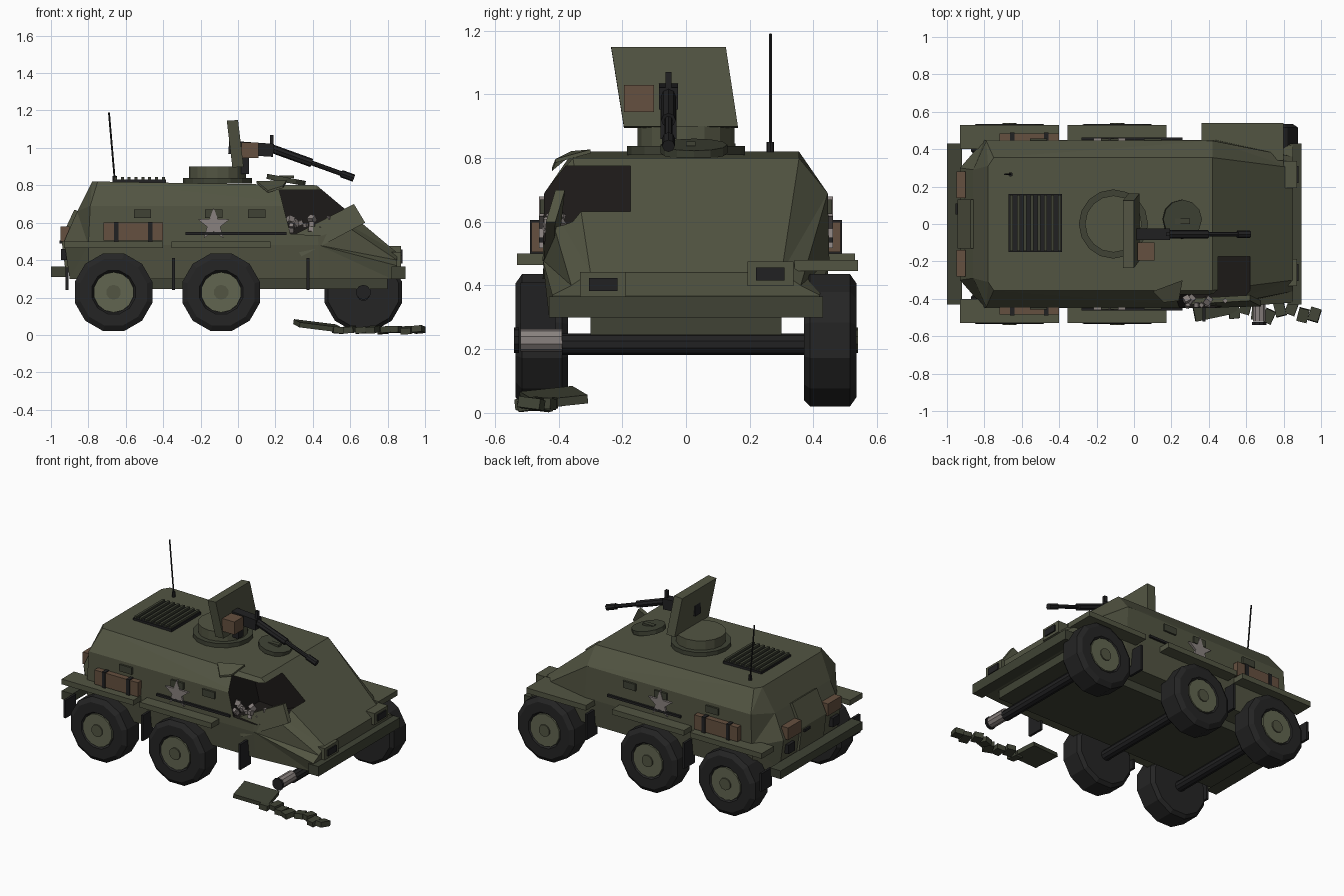
import bpy, bmesh, random
from math import sin, cos, pi, radians
from mathutils import Vector, Matrix, Euler

if "Cube" in bpy.data.objects:
    bpy.data.objects.remove(bpy.data.objects["Cube"])

random.seed(4)

def mat(name, r, g, b):
    m = bpy.data.materials.new(name)
    m.diffuse_color = (r, g, b, 1)
    m.use_nodes = True
    m.node_tree.nodes["Principled BSDF"].inputs["Base Color"].default_value = m.diffuse_color
    return m

OLIVE = mat("olive", .085, .09, .055)
DARK = mat("dark_olive", .05, .055, .035)
HUB = mat("hub_olive", .12, .13, .08)
RUBBER = mat("rubber", .018, .018, .018)
STEEL = mat("gunmetal", .015, .015, .016)
SOOT = mat("soot", .012, .01, .009)
BROWN = mat("canvas", .13, .08, .05)
GREY = mat("bare_metal", .25, .22, .21)

def finish(name, bm, m):
    bmesh.ops.recalc_face_normals(bm, faces=bm.faces)
    me = bpy.data.meshes.new(name)
    bm.to_mesh(me)
    bm.free()
    me.materials.append(m)
    o = bpy.data.objects.new(name, me)
    bpy.context.collection.objects.link(o)
    return o

def box(name, x, y, z, m, rot=(0, 0, 0)):
    """Box from (min, max) ranges, rotated in degrees about its centre."""
    bm = bmesh.new()
    c = Vector([(a + b) / 2 for a, b in (x, y, z)])
    s = [abs(b - a) for a, b in (x, y, z)]
    R = Euler([radians(a) for a in rot]).to_matrix().to_4x4()
    bmesh.ops.create_cube(bm, size=1, matrix=Matrix.Translation(c) @ R @ Matrix.Diagonal((*s, 1)))
    return finish(name, bm, m)

def rod(name, a, b, r, m, n=12, r2=None):
    """Cylinder or cone between two points."""
    a, b = Vector(a), Vector(b)
    d = b - a
    bm = bmesh.new()
    M = Matrix.Translation((a + b) / 2) @ d.to_track_quat('Z', 'Y').to_matrix().to_4x4()
    bmesh.ops.create_cone(bm, cap_ends=True, segments=n, radius1=r,
                          radius2=r if r2 is None else r2, depth=d.length, matrix=M)
    return finish(name, bm, m)

def slab(name, pts, off, m):
    """Polygon extruded along an offset."""
    bm = bmesh.new()
    f = bm.faces.new([bm.verts.new(p) for p in pts])
    e = bmesh.ops.extrude_face_region(bm, geom=[f], use_keep_orig=True)
    vs = [v for v in e["geom"] if isinstance(v, bmesh.types.BMVert)]
    bmesh.ops.translate(bm, verts=vs, vec=off)
    return finish(name, bm, m)

# Hull: four half-sections, mirrored and lofted
sections = [
    [(-.90, .30, .30), (-.93, .30, .50), (-.86, .29, .66), (-.78, .31, .82)],
    [(-.80, .43, .30), (-.80, .45, .48), (-.79, .445, .69), (-.75, .355, .82)],
    [(.43, .43, .30), (.43, .45, .48), (.42, .445, .69), (.42, .355, .80)],
    [(.82, .40, .30), (.85, .42, .37), (.85, .36, .40), (.85, .30, .44)]]
bm = bmesh.new()
rings = [[bm.verts.new((x, -y, z)) for x, y, z in s] +
         [bm.verts.new(p) for p in reversed(s)] for s in sections]
for a, b in zip(rings, rings[1:]):
    for i in range(8):
        j = (i + 1) % 8
        bm.faces.new((a[i], a[j], b[j], b[i]))
for r in (rings[0], rings[-1]):
    for i in range(3):
        bm.faces.new((r[i], r[i + 1], r[6 - i], r[7 - i]))
bmesh.ops.triangulate(bm, faces=bm.faces)
hull = finish("hull", bm, OLIVE)

# Blast hole in the front left corner
cut = slab("hole_cutter", [(.22, -.6, .775), (.62, -.6, .775), (.62, -.6, .60), (.45, -.6, .53), (.28, -.6, .54)],
           (0, .425, 0), SOOT)
cut.hide_render = True
mod = hull.modifiers.new("hole", 'BOOLEAN')
mod.object, mod.solver, mod.material_mode = cut, 'EXACT', 'TRANSFER'
bpy.context.view_layer.objects.active = hull
bpy.ops.object.modifier_apply(modifier="hole")
bpy.data.objects.remove(cut)

# Torn armour and debris around the hole
slab("peeled_plate", [(.27, -.43, .52), (.34, -.45, .42), (.68, -.44, .60), (.62, -.41, .70)], (0, .03, 0), OLIVE)
slab("torn_roof_flap", [(.10, -.36, .81), (.26, -.30, .815), (.24, -.41, .785), (.16, -.42, .76)], (0, 0, .012), OLIVE)
for i in range(12):
    x, y, z = random.uniform(.22, .5), random.uniform(-.44, -.40), random.uniform(.55, .63)
    s = random.uniform(.010, .018)
    box("rubble", (x - s, x + s), (y - s, y + s), (z - s, z + s), GREY,
        [random.uniform(0, 90) for _ in range(3)])

# Chassis, bumpers, axles
box("chassis", (-.85, .80), (-.30, .30), (.245, .31), DARK)
box("front_bumper", (.82, .895), (-.43, .43), (.30, .365), DARK)
box("rear_bumper", (-1, -.92), (-.43, .43), (.31, .365), DARK)
WX = (-.665, -.09, .67)
for x in WX:
    rod("axle", (x, -.39, .215), (x, .39, .215), .034, STEEL, 10)
rod("bare_hub", (.67, -.52, .228), (.67, -.39, .228), .036, GREY, 10)
rod("hub_flange", (.67, -.54, .228), (.67, -.525, .228), .04, STEEL, 10)

# Wheels (front left one is missing)
def wheel(x, s):
    z = .228
    prof = [(.37, .195), (.39, .215), (.515, .215), (.535, .185), (.535, .12), (.52, .11)]
    n = 12
    bm = bmesh.new()
    rs = [[bm.verts.new((x + r * sin(2 * pi * (k + .5) / n), s * y, z + r * cos(2 * pi * (k + .5) / n)))
           for k in range(n)] for y, r in prof]
    for a, b in zip(rs, rs[1:]):
        for k in range(n):
            bm.faces.new((a[k], a[(k + 1) % n], b[(k + 1) % n], b[k]))
    bm.faces.new(rs[0])
    bm.faces.new(rs[-1])
    finish("tyre", bm, RUBBER)
    rod("wheel_disc", (x, s * .51, z), (x, s * .532, z), .108, HUB, 14)
    rod("wheel_cap", (x, s * .53, z), (x, s * .54, z), .04, OLIVE, 10)

for s in (-1, 1):
    for x in WX:
        if not (s < 0 and x > .5):
            wheel(x, s)

    # Side fittings
    def side(name, x, y, z, m):
        return box(name, x, (s * y[0], s * y[1]), z, m)
    side("rear_fender", (-.93, -.40), (.40, .53), (.465, .50), OLIVE)
    side("middle_fender", (-.355, .175), (.42, .53), (.465, .50), OLIVE)
    for x, z in ((-.915, .36), (-.345, .41), (.375, .41)):
        side("mudflap", (x - .008, x + .008), (.41, .52), (.24, z), STEEL)
    side("stowage_roll", (-.72, -.40), (.44, .485), (.505, .60), BROWN)
    for x in (-.65, -.47):
        side("strap", (x - .012, x + .012), (.44, .49), (.50, .605), STEEL)
    for x in (-.51, -.13, .10):
        side("vision_slit", (x - .046, x + .046), (.44, .458), (.625, .67), DARK)
    side("tool_bar", (-.28, .26), (.44, .462), (.535, .55), STEEL)
    star = []
    for k in range(10):
        r = .037 if k % 2 else .09
        star.append((-.13 + r * sin(k * pi / 5), s * .445, .59 + r * cos(k * pi / 5)))
    slab("painted_star", star, (0, s * .016, 0), GREY)
    # Rear fittings
    side("tail_lamp", (-.945, -.87), (.20, .27), (.40, .46), STEEL)
    side("rear_box", (-.95, -.90), (.14, .28), (.50, .58), BROWN)
box("front_fender", (.36, .80), (.34, .54), (.445, .48), OLIVE)

# Headlamps
for y, z in ((-.26, .40), (.265, .433)):
    box("headlamp", (.80, .872), (y - .072, y + .072), (z - .035, z + .042), OLIVE)
    box("headlamp_glass", (.86, .88), (y - .045, y + .045), (z - .018, z + .024), STEEL)

# Rear door
slab("rear_door", [(-.925, -.13, .36), (-.945, -.13, .52), (-.875, -.13, .67),
                   (-.85, -.13, .66), (-.88, -.13, .36)], (0, .26, 0), OLIVE)
box("door_handle", (-.955, -.93), (.05, .11), (.49, .505), STEEL)

# Engine grille and antenna
box("grille_base", (-.67, -.385), (-.15, .16), (.81, .832), STEEL)
for i in range(8):
    x = -.655 + i * .0365
    box("grille_slat", (x - .008, x + .008), (-.145, .155), (.825, .845), DARK)
rod("antenna_base", (-.66, .265, .81), (-.66, .265, .85), .012, STEEL, 8)
rod("antenna", (-.66, .265, .84), (-.69, .265, 1.19), .005, STEEL, 6)

# Turret ring, shield, hatch
rod("turret_ring", (-.11, 0, .81), (-.11, 0, .838), .185, DARK, 16)
rod("turret_drum", (-.11, 0, .83), (-.11, 0, .90), .152, OLIVE, 16)
slab("gun_shield", [(-.03, -.195, .895), (-.03, .163, .895), (-.06, .125, 1.145), (-.06, -.235, 1.145)],
     (.06, 0, .004), OLIVE)
rod("open_hatch", (.255, .025, .815), (.26, .025, .842), .105, DARK, 12)
box("hatch_handle", (.22, .30), (.0, .03), (.838, .852), DARK)

# Machine gun
box("gun_receiver", (-.05, .19), (-.085, -.025), (.96, 1.03), STEEL, (0, 4, 0))
box("gun_mount", (.01, .06), (-.08, -.03), (.86, .97), STEEL)
box("ammo_box", (.02, .11), (-.195, -.10), (.945, 1.03), BROWN)
box("gun_sight", (.17, .19), (-.065, -.045), (1.01, 1.07), STEEL)
G0, G1 = Vector((.17, -.055, 1.0)), Vector((.62, -.055, .838))
rod("barrel_jacket", G0, G0.lerp(G1, .5), .023, STEEL, 8)
rod("barrel", G0, G1, .013, STEEL, 8)
rod("muzzle", G0.lerp(G1, .85), G1, .02, STEEL, 8)

# Wreckage on the ground
box("fallen_plate", (.31, .54), (-.50, -.33), (.035, .062), DARK, (6, 7, 12))
for i in range(8):
    x = .535 + i * .0615
    y = -.47 + .025 * sin(i * 1.7)
    h = .004 * (i % 2)
    box("track_link", (x - .028, x + .028), (y - .036, y + .036), (.008 + h, .042 + h), DARK,
        (random.uniform(-8, 8), random.uniform(-6, 6), random.uniform(-25, 25)))
